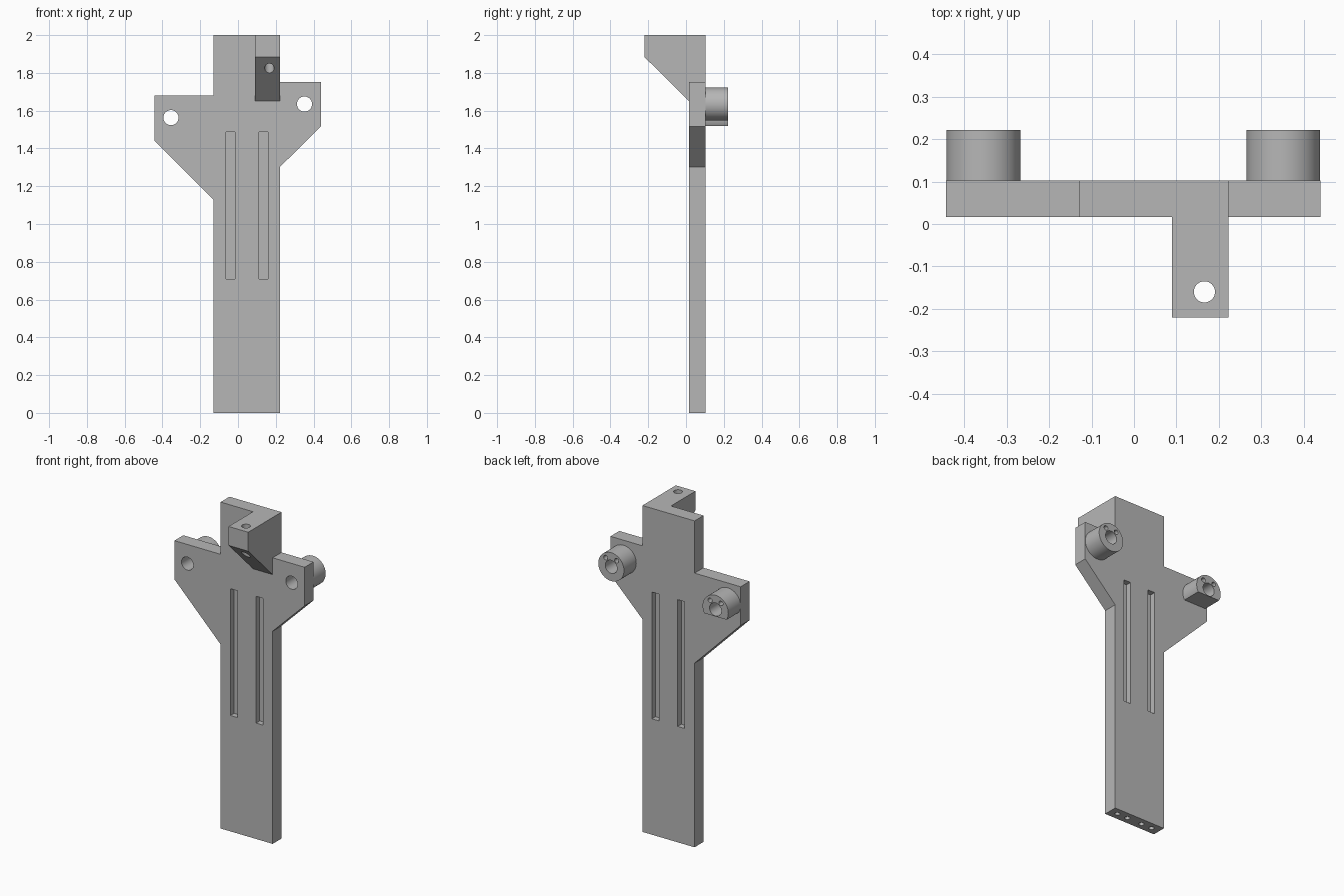
import bpy, bmesh, math

if "Cube" in bpy.data.objects:
    bpy.data.objects.remove(bpy.data.objects["Cube"])

grey = bpy.data.materials.new("plain grey")
grey.diffuse_color = (0.47, 0.47, 0.47, 1)
grey.use_nodes = True
grey.node_tree.nodes["Principled BSDF"].inputs["Base Color"].default_value = grey.diffuse_color

AXIS = {"X": lambda u, v, t: (t, u, v),
        "Y": lambda u, v, t: (u, t, v),
        "Z": lambda u, v, t: (u, v, t)}


def arc(cu, cv, r, start=0.0, end=None, n=48):
    """Circle, or a circle cut flat between its two end angles."""
    if end is None:
        angles = [2 * math.pi * i / n for i in range(n)]
    else:
        angles = [start + (end - start) * i / n for i in range(n + 1)]
    return [(cu + r * math.cos(a), cv + r * math.sin(a)) for a in angles]


def rect(u0, u1, v0, v1):
    return [(u0, v0), (u1, v0), (u1, v1), (u0, v1)]


def solid(name, prisms):
    """Object made of extruded profiles: (axis, profile, from, to)."""
    bm = bmesh.new()
    for axis, profile, a, b in prisms:
        ends = [[bm.verts.new(AXIS[axis](u, v, t)) for u, v in profile] for t in (a, b)]
        bm.faces.new(ends[0])
        bm.faces.new(ends[1][::-1])
        n = len(profile)
        for i in range(n):
            j = (i + 1) % n
            bm.faces.new((ends[0][i], ends[1][i], ends[1][j], ends[0][j]))
    bmesh.ops.recalc_face_normals(bm, faces=bm.faces)
    mesh = bpy.data.meshes.new(name)
    bm.to_mesh(mesh)
    bm.free()
    mesh.materials.append(grey)
    ob = bpy.data.objects.new(name, mesh)
    bpy.context.collection.objects.link(ob)
    return ob


def cut(ob, prisms):
    """Subtract prisms, then smooth the round walls."""
    cutter = solid("cutter", prisms)
    cutter.hide_render = True
    mod = ob.modifiers.new("cut", "BOOLEAN")
    mod.operation = "DIFFERENCE"
    mod.solver = "EXACT"
    mod.object = cutter
    bpy.ops.object.select_all(action="DESELECT")
    bpy.context.view_layer.objects.active = ob
    ob.select_set(True)
    bpy.ops.object.modifier_apply(modifier=mod.name)
    bpy.data.objects.remove(cutter)
    bpy.ops.object.shade_smooth_by_angle(angle=math.radians(30))


FRONT, BACK, BOSS_END = 0.017, 0.103, 0.222
LEFT, RIGHT = -0.13, 0.223
BOSSES = {"left_boss": (-0.355, 1.563), "right_boss": (0.352, 1.635)}

# Main plate with its two wings
outline = [(LEFT, 0), (RIGHT, 0), (RIGHT, 1.303), (0.44, 1.517), (0.44, 1.753),
           (RIGHT, 1.753), (RIGHT, 2), (LEFT, 2), (LEFT, 1.68),
           (-0.443, 1.68), (-0.443, 1.443), (LEFT, 1.128)]
plate = solid("main_plate", [("Y", outline, FRONT, BACK)])

# Wing holes, blind slots on both faces, screw holes in the foot
holes = [("Y", arc(x, z, 0.04), -0.1, 0.2) for x, z in BOSSES.values()]
for x in (-0.0395, 0.135):
    slot = rect(x - 0.024, x + 0.024, 0.71, 1.487)
    holes += [("Y", slot, -0.05, FRONT + 0.035), ("Y", slot, BACK - 0.035, 0.2)]
    for side in (-1, 1):
        holes.append(("Z", arc(x + side * 0.036, 0.06, 0.015, n=24), -0.1, 0.15))
cut(plate, holes)

# Sloped arm at the top with a vertical hole
arm = solid("top_arm", [("X", [(FRONT, 1.65), (FRONT, 2), (-0.22, 2), (-0.22, 1.884)],
                         0.09, RIGHT)])
cut(arm, [("Z", arc(0.166, -0.16, 0.025, n=32), 1.5, 2.2)])

# Round bosses on the back; the left one has a flat underside
for name, (x, z) in BOSSES.items():
    r = 0.087
    if name == "left_boss":
        a = math.asin((1.52 - z) / r)
        profile = arc(x, z, r, a, math.pi - a)
    else:
        profile = arc(x, z, r)
    boss = solid(name, [("Y", profile, BACK, BOSS_END)])
    bores = [("Y", arc(x, z, 0.04), 0, 0.3)]
    for side in (-1, 1):
        bores.append(("Y", arc(x + side * 0.037, z + 0.047, 0.014, n=24), 0.125, 0.3))
    cut(boss, bores)
